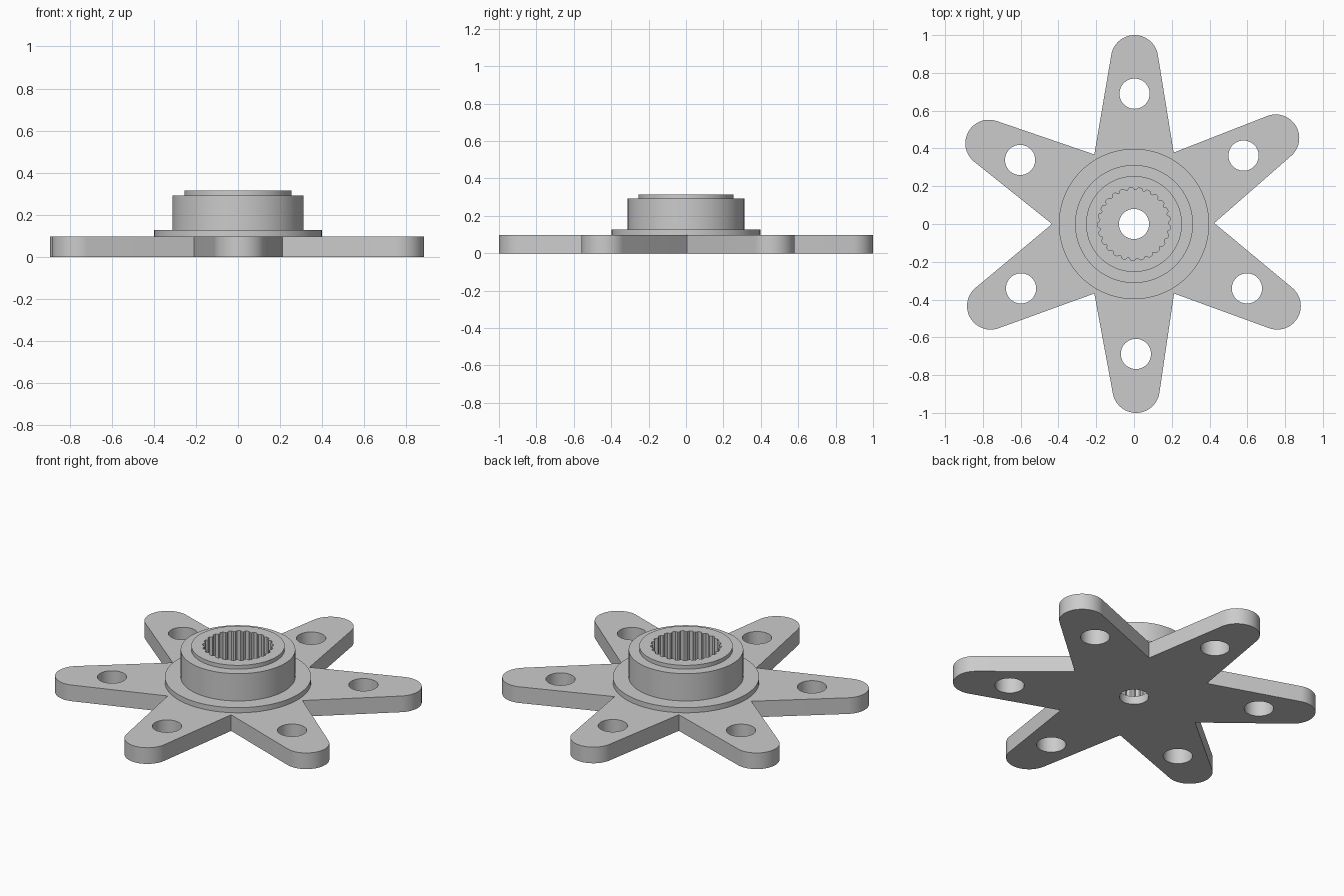
import bpy, bmesh
from math import acos, atan2, cos, sin, pi, radians
from mathutils import Vector

cube = bpy.data.objects.get("Cube")
if cube:
    bpy.data.objects.remove(cube, do_unlink=True)

grey = bpy.data.materials.new("machined grey")
grey.use_nodes = True
grey.diffuse_color = (0.6, 0.6, 0.6, 1)
grey.node_tree.nodes["Principled BSDF"].inputs["Base Color"].default_value = (0.6, 0.6, 0.6, 1)


def arc(center, r, a0, a1, n):
    return [Vector((center[0] + r * cos(a0 + (a1 - a0) * i / n),
                    center[1] + r * sin(a0 + (a1 - a0) * i / n))) for i in range(n + 1)]


def circle(center, r, n=64):
    return arc(center, r, 0, 2 * pi, n)[:-1]


def to_object(name, bm):
    bmesh.ops.recalc_face_normals(bm, faces=bm.faces)
    mesh = bpy.data.meshes.new(name)
    bm.to_mesh(mesh)
    bm.free()
    mesh.materials.append(grey)
    obj = bpy.data.objects.new(name, mesh)
    bpy.context.collection.objects.link(obj)
    return obj


def prism(name, loops, z0, z1):
    """Extrude an outline, with any inner loops left open as holes."""
    bm = bmesh.new()
    for loop in loops:
        vs = [bm.verts.new((p.x, p.y, z0)) for p in loop]
        for a, b in zip(vs, vs[1:] + vs[:1]):
            bm.edges.new((a, b))
    bmesh.ops.triangle_fill(bm, use_beauty=True, edges=bm.edges[:], normal=(0, 0, 1))
    flat = [e for e in bm.edges if len(e.link_faces) == 2]
    bmesh.ops.dissolve_limit(bm, angle_limit=0.01, verts=[], edges=flat)
    made = bmesh.ops.extrude_face_region(bm, geom=bm.faces[:], use_keep_orig=True)
    top = [v for v in made["geom"] if isinstance(v, bmesh.types.BMVert)]
    bmesh.ops.translate(bm, verts=top, vec=(0, 0, z1 - z0))
    return to_object(name, bm)


def stack(name, profile, n=96):
    """Solid of stepped round rings, capped at both ends."""
    bm = bmesh.new()
    rings = [[bm.verts.new((p.x, p.y, z)) for p in circle((0, 0), r, n)] for r, z in profile]
    for low, high in zip(rings, rings[1:]):
        for i in range(n):
            j = (i + 1) % n
            bm.faces.new((low[i], low[j], high[j], high[i]))
    bm.faces.new(rings[0][::-1])
    bm.faces.new(rings[-1])
    return to_object(name, bm)


def combine(target, tool, operation):
    mod = target.modifiers.new(operation.lower(), "BOOLEAN")
    mod.object, mod.operation, mod.solver = tool, operation, "EXACT"
    bpy.context.view_layer.objects.active = target
    bpy.ops.object.modifier_apply(modifier=mod.name)
    bpy.data.objects.remove(tool, do_unlink=True)


# Six tapered arms: tip centre, bolt hole centre, inner corner before the arm
arms = [((0.75, 0.455), (0.58, 0.362), (0.425, 0.005)),
        ((0.003, 0.875), (0.003, 0.69), (0.21, 0.378)),
        ((-0.768, 0.427), (-0.603, 0.339), (-0.21, 0.368)),
        ((-0.759, -0.434), (-0.598, -0.341), (-0.434, 0)),
        ((0.011, -0.875), (0.01, -0.688), (-0.21, -0.368)),
        ((0.758, -0.434), (0.598, -0.341), (0.212, -0.368))]
tip_r = 0.125
outline = []
for i, (tip, _, corner) in enumerate(arms):
    tip = Vector(tip)
    before, after = Vector(corner) - tip, Vector(arms[(i + 1) % 6][2]) - tip
    a0 = atan2(before.y, before.x) + acos(tip_r / before.length)
    a1 = atan2(after.y, after.x) - acos(tip_r / after.length)
    outline += [Vector(corner)] + arc(tip, tip_r, a0, a0 + (a1 - a0) % (2 * pi), 28)

holes = [circle(hole, 0.08, 48) for _, hole, _ in arms] + [circle((0, 0), 0.08, 48)]
horn = prism("star_horn", [outline] + holes, 0, 0.097)

# Round hub: flange, boss and raised lip
hub = stack("hub", [(0.398, 0.07), (0.398, 0.128), (0.312, 0.128),
                    (0.312, 0.292), (0.254, 0.292), (0.254, 0.315)])
combine(horn, hub, "UNION")

# Splined bore that stops above the centre hole
teeth = 25
spline = []
for i in range(teeth):
    for step, r in ((0, 0.18), (0.2, 0.18), (0.4, 0.192), (0.6, 0.193), (0.8, 0.192)):
        a = 2 * pi * (i + step) / teeth
        spline.append(Vector((r * cos(a), r * sin(a))))
combine(horn, prism("bore_cutter", [spline], 0.05, 0.4), "DIFFERENCE")

bpy.ops.object.select_all(action="DESELECT")
horn.select_set(True)
bpy.context.view_layer.objects.active = horn
bpy.ops.object.shade_smooth_by_angle(angle=radians(25))
